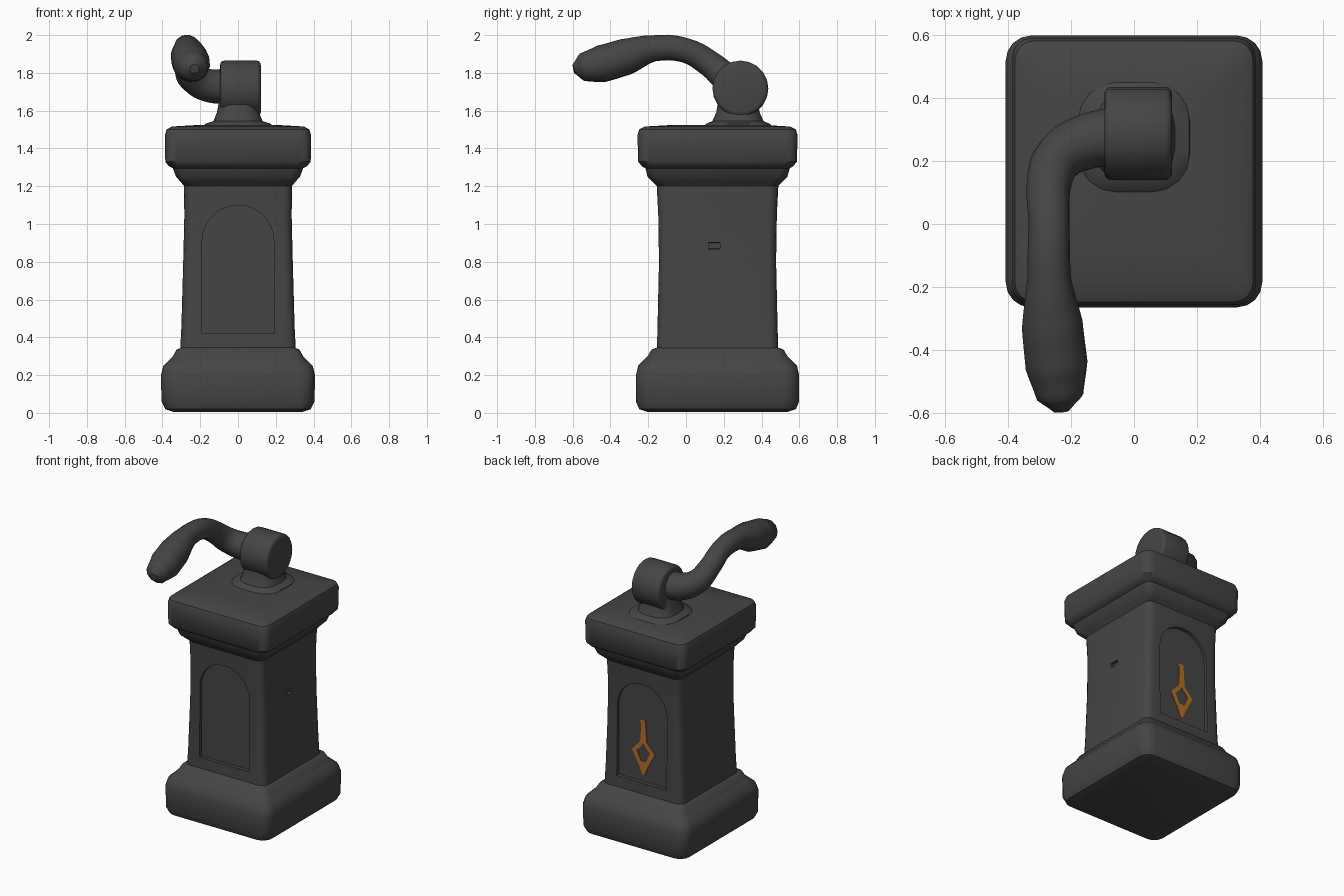
import bpy, bmesh, math
from mathutils import Matrix

if "Cube" in bpy.data.objects:
    bpy.data.objects.remove(bpy.data.objects["Cube"])

CY = 0.167  # centre of the pedestal in y


def material(name, rgb):
    m = bpy.data.materials.new(name)
    m.diffuse_color = (*rgb, 1)
    m.use_nodes = True
    m.node_tree.nodes["Principled BSDF"].inputs["Base Color"].default_value = m.diffuse_color
    return m


GREY = material("dark grey", (0.06, 0.06, 0.06))
ORANGE = material("orange", (0.45, 0.16, 0.02))


def finish(name, bm, mat, angle=None):
    bmesh.ops.recalc_face_normals(bm, faces=bm.faces)
    me = bpy.data.meshes.new(name)
    bm.to_mesh(me)
    bm.free()
    me.materials.append(mat)
    ob = bpy.data.objects.new(name, me)
    bpy.context.collection.objects.link(ob)
    if angle:
        smooth(ob, angle)
    return ob


def smooth(ob, angle):
    bpy.ops.object.select_all(action='DESELECT')
    ob.select_set(True)
    bpy.context.view_layer.objects.active = ob
    bpy.ops.object.shade_smooth_by_angle(angle=math.radians(angle))


def ring(bm, cx, cy, z, hx, hy, r, seg=4):
    """Rounded rectangle of vertices at height z."""
    out = []
    for k, (sx, sy) in enumerate([(1, 1), (-1, 1), (-1, -1), (1, -1)]):
        for i in range(seg + 1):
            a = math.pi / 2 * (k + i / seg)
            out.append(bm.verts.new((cx + sx * (hx - r) + r * math.cos(a),
                                     cy + sy * (hy - r) + r * math.sin(a), z)))
    return out


def loft(name, cx, cy, sections, mat, angle=40):
    bm = bmesh.new()
    rings = [ring(bm, cx, cy, *s) for s in sections]
    n = len(rings[0])
    for a, b in zip(rings, rings[1:]):
        for i in range(n):
            bm.faces.new((a[i], a[(i + 1) % n], b[(i + 1) % n], b[i]))
    bm.faces.new(rings[0])
    bm.faces.new(rings[-1])
    return finish(name, bm, mat, angle)


def prism(name, polys, y0, y1, mat):
    """Extrude xz outlines from y0 to y1."""
    bm = bmesh.new()
    for pts in polys:
        a = [bm.verts.new((x, y0, z)) for x, z in pts]
        b = [bm.verts.new((x, y1, z)) for x, z in pts]
        bm.faces.new(a)
        bm.faces.new(b)
        for i in range(len(pts)):
            j = (i + 1) % len(pts)
            bm.faces.new((a[i], a[j], b[j], b[i]))
    return finish(name, bm, mat)


# Base block
loft("base", 0, CY, [
    (0.005, 0.34, 0.37, 0.06), (0.02, 0.385, 0.415, 0.07), (0.06, 0.405, 0.432, 0.08),
    (0.20, 0.408, 0.432, 0.08), (0.25, 0.395, 0.42, 0.08), (0.285, 0.36, 0.385, 0.07),
    (0.30, 0.345, 0.37, 0.06), (0.335, 0.325, 0.35, 0.05), (0.35, 0.29, 0.31, 0.04)], GREY)

# Shaft
shaft = loft("shaft", 0, CY, [
    (0.30, 0.308, 0.322, 0.05), (0.45, 0.30, 0.318, 0.05), (0.80, 0.29, 0.31, 0.05),
    (1.05, 0.284, 0.314, 0.05), (1.26, 0.288, 0.325, 0.05)], GREY)

# Arched recesses on front and back, and a small nick on the right side
arch = [(-0.19, 0.42), (0.19, 0.42)] + [
    (0.19 * math.cos(math.pi * i / 14), 0.91 + 0.19 * math.sin(math.pi * i / 14))
    for i in range(15)]
cutters = [prism("front_cutter", [arch], -0.30, -0.127, GREY),
           prism("back_cutter", [arch], 0.460, 0.65, GREY),
           prism("nick_cutter", [[(0.27, 0.87), (0.35, 0.86), (0.35, 0.91), (0.27, 0.90)]],
                 0.12, 0.18, GREY)]
bpy.context.view_layer.objects.active = shaft
for c in cutters:
    mod = shaft.modifiers.new("cut", 'BOOLEAN')
    mod.operation = 'DIFFERENCE'
    mod.solver = 'EXACT'
    mod.object = c
    # keep the cut first in the stack, ahead of any smoothing modifier
    bpy.ops.object.modifier_apply(modifier=mod.name)
    bpy.data.objects.remove(c)
smooth(shaft, 35)

# Moulding and cap
loft("cap", 0, CY, [
    (1.20, 0.285, 0.32, 0.05), (1.225, 0.305, 0.345, 0.05), (1.25, 0.328, 0.37, 0.05),
    (1.295, 0.345, 0.382, 0.05), (1.305, 0.365, 0.40, 0.06), (1.33, 0.385, 0.42, 0.06),
    (1.47, 0.387, 0.424, 0.06), (1.50, 0.378, 0.415, 0.06), (1.516, 0.35, 0.385, 0.06),
    (1.525, 0.20, 0.23, 0.06)], GREY)

# Neck with flared foot
loft("neck", 0, 0.275, [
    (1.50, 0.19, 0.19, 0.12), (1.53, 0.175, 0.17, 0.12), (1.545, 0.13, 0.135, 0.10),
    (1.59, 0.112, 0.115, 0.08), (1.68, 0.095, 0.10, 0.06)], GREY)

# Hub: short drum lying along x
bm = bmesh.new()
bmesh.ops.create_cone(bm, cap_ends=True, segments=20, radius1=0.148, radius2=0.148, depth=0.215,
                      matrix=Matrix.Translation((0.013, 0.288, 1.717))
                      @ Matrix.Rotation(math.pi / 2, 4, 'Y'))
rims = [e for e in bm.edges if abs(e.verts[0].co.x - e.verts[1].co.x) < 1e-4]
bmesh.ops.bevel(bm, geom=rims, offset=0.022, segments=3, profile=0.5, affect='EDGES')
finish("hub", bm, GREY, 40)

# Lever arm with swollen grip: x, y, z, radius
path = [(-0.04, 0.28, 1.73, 0.095), (-0.15, 0.262, 1.732, 0.088), (-0.235, 0.215, 1.77, 0.08),
        (-0.27, 0.13, 1.845, 0.071), (-0.27, 0.0, 1.918, 0.066), (-0.27, -0.17, 1.93, 0.07),
        (-0.26, -0.32, 1.885, 0.098), (-0.246, -0.45, 1.848, 0.10),
        (-0.235, -0.55, 1.83, 0.075), (-0.23, -0.595, 1.822, 0.025)]
cu = bpy.data.curves.new("lever", 'CURVE')
cu.dimensions = '3D'
cu.bevel_depth = 1.0
cu.bevel_resolution = 4
cu.resolution_u = 5
cu.use_fill_caps = True
sp = cu.splines.new('BEZIER')
sp.bezier_points.add(len(path) - 1)
for p, (x, y, z, r) in zip(sp.bezier_points, path):
    p.co = (x, y, z)
    p.radius = r
    p.handle_left_type = p.handle_right_type = 'AUTO'
cu.materials.append(GREY)
lever = bpy.data.objects.new("lever", cu)
bpy.context.collection.objects.link(lever)
bpy.ops.object.select_all(action='DESELECT')
lever.select_set(True)
bpy.context.view_layer.objects.active = lever
bpy.ops.object.convert(target='MESH')
smooth(bpy.context.view_layer.objects.active, 50)

# Orange diamond emblem on the back panel
outer = [(0, 0.72), (0.088, 0.625), (0.035, 0.53), (-0.035, 0.53), (-0.088, 0.625)]
inner = [(0, 0.68), (0.05, 0.625), (0.02, 0.56), (-0.02, 0.56), (-0.05, 0.625)]
polys = [[outer[i], outer[(i + 1) % 5], inner[(i + 1) % 5], inner[i]] for i in range(5)]
polys += [[(-0.035, 0.53), (0.035, 0.53), (0.008, 0.465), (-0.008, 0.465)],
          [(-0.025, 0.695), (0.025, 0.695), (0.016, 0.815), (-0.016, 0.815)],
          [(-0.016, 0.815), (0.016, 0.815), (0.03, 0.845), (-0.012, 0.85)]]
prism("emblem", polys, 0.457, 0.465, ORANGE)
